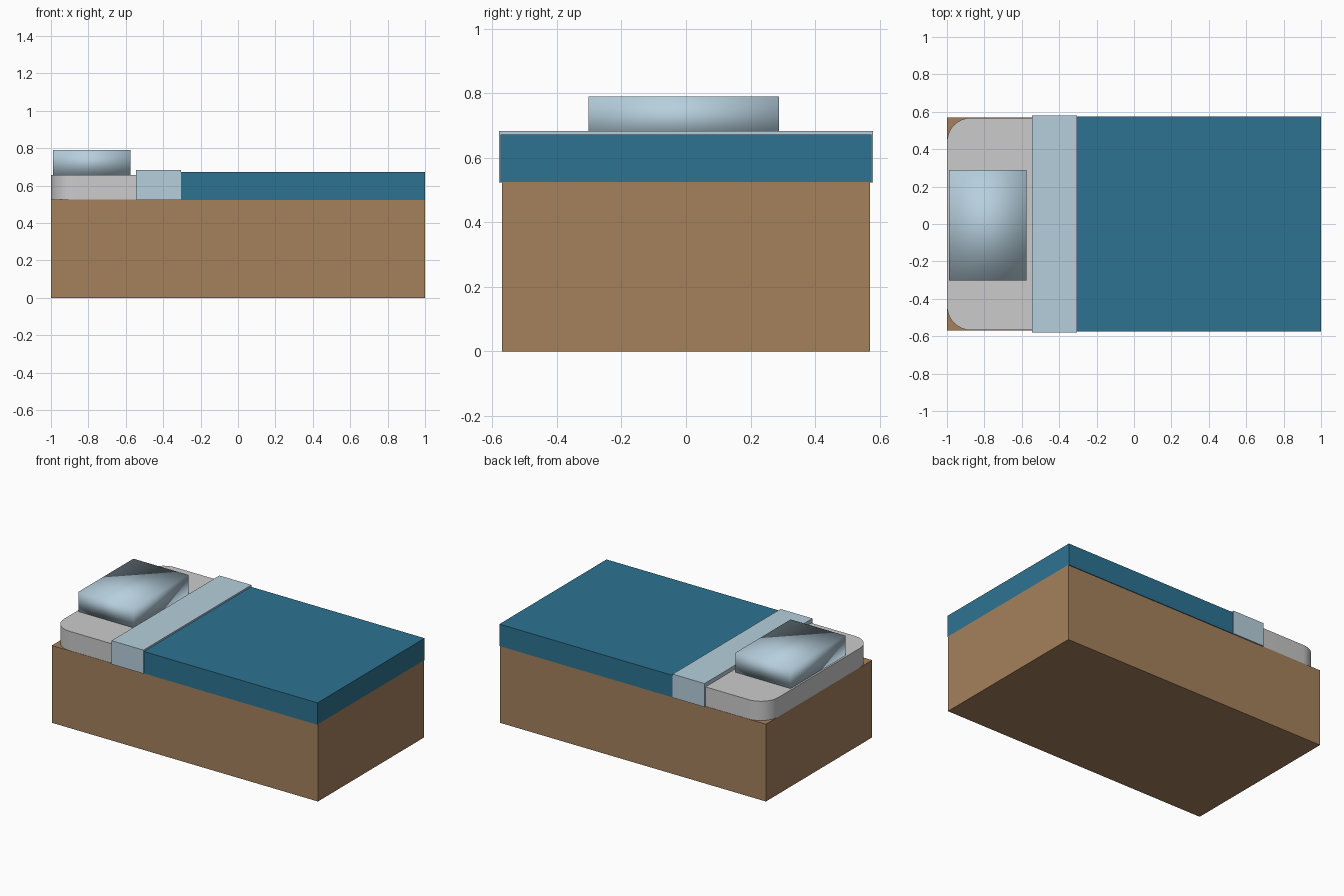
import bpy, bmesh, math

if "Cube" in bpy.data.objects:
    bpy.data.objects.remove(bpy.data.objects["Cube"])


def material(name, rgb):
    m = bpy.data.materials.new(name)
    m.diffuse_color = (*rgb, 1)
    m.use_nodes = True
    m.node_tree.nodes["Principled BSDF"].inputs["Base Color"].default_value = m.diffuse_color
    return m


def add_object(name, bm, mat=None, smooth=None):
    bmesh.ops.recalc_face_normals(bm, faces=bm.faces)
    mesh = bpy.data.meshes.new(name)
    bm.to_mesh(mesh)
    bm.free()
    ob = bpy.data.objects.new(name, mesh)
    bpy.context.collection.objects.link(ob)
    if mat:
        mesh.materials.append(mat)
    if smooth is not None:
        bpy.ops.object.select_all(action='DESELECT')
        ob.select_set(True)
        bpy.context.view_layer.objects.active = ob
        bpy.ops.object.shade_smooth_by_angle(angle=math.radians(smooth))
    return ob


def box_mesh(x, y, z):
    bm = bmesh.new()
    bmesh.ops.create_cube(bm, size=1)
    for v in bm.verts:
        for i, (lo, hi) in enumerate((x, y, z)):
            v.co[i] = lo if v.co[i] < 0 else hi
    return bm


wood = material("wood", (0.376, 0.22, 0.107))
teal = material("teal_fabric", (0.026, 0.171, 0.283))
pale = material("pale_blue_fabric", (0.468, 0.624, 0.723))

# Solid bed base
add_object("bed_base", box_mesh((-1, 1), (-0.57, 0.57), (0, 0.525)), wood)

# Mattress with rounded vertical corners
bm = box_mesh((-1, 0.99), (-0.568, 0.568), (0.525, 0.656))
upright = [e for e in bm.edges
           if abs(e.verts[0].co.z - e.verts[1].co.z) > 0.1]
bmesh.ops.bevel(bm, geom=upright, offset=0.13, segments=8, profile=0.5,
                affect='EDGES')
add_object("mattress", bm, None, 40)

# Blanket and its folded-back top band
add_object("blanket", box_mesh((-0.305, 1.0), (-0.575, 0.575), (0.523, 0.672)), teal)
add_object("blanket_fold", box_mesh((-0.545, -0.305), (-0.579, 0.579), (0.523, 0.683)), pale)

# Soft-shaded pillow
add_object("pillow", box_mesh((-0.988, -0.575), (-0.302, 0.288), (0.656, 0.79)), pale, 120)
